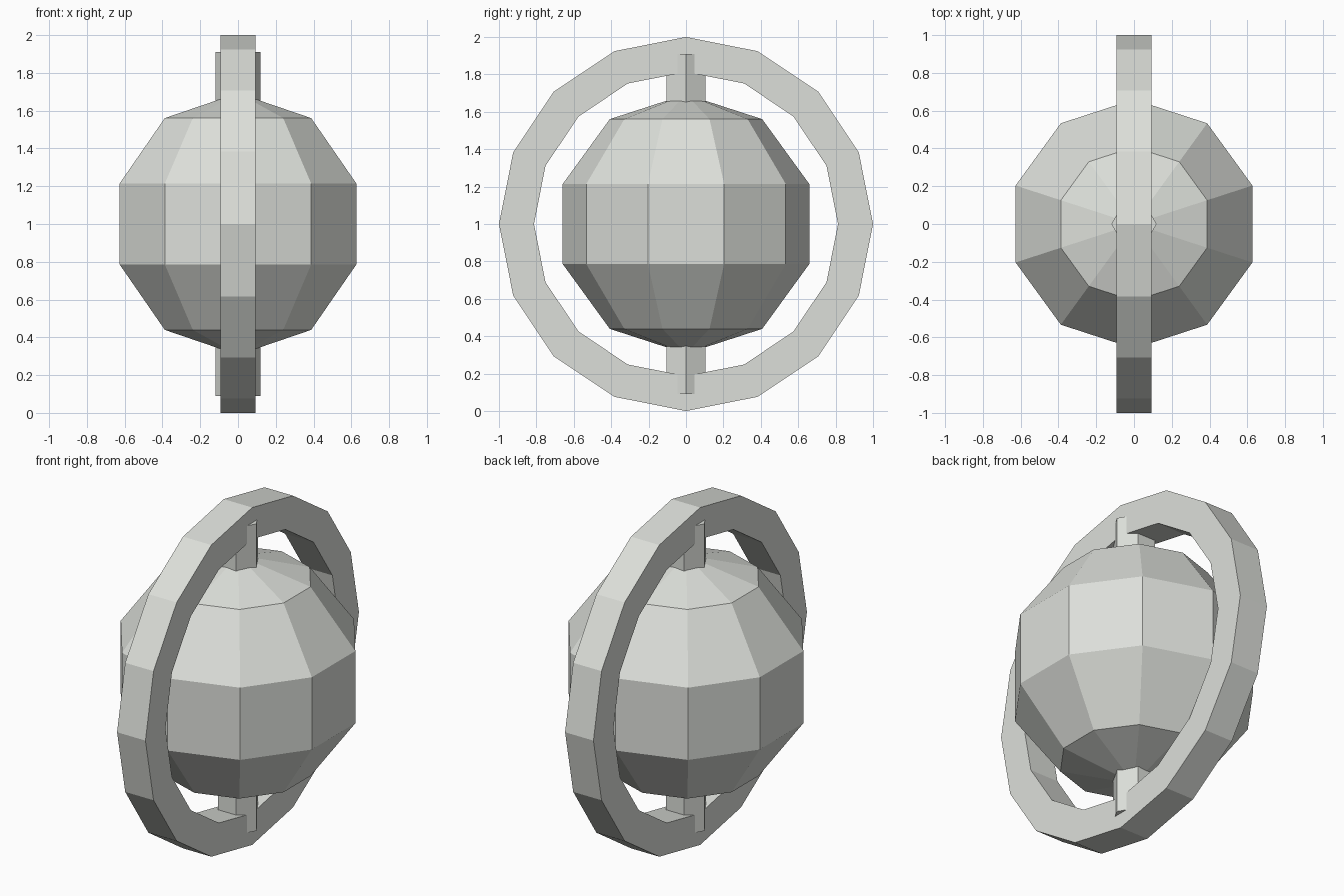
import bpy
import bmesh
import math
from mathutils import Matrix

if "Cube" in bpy.data.objects:
    bpy.data.objects.remove(bpy.data.objects["Cube"])

grey = bpy.data.materials.new("light_grey")
grey.diffuse_color = (0.72, 0.74, 0.70, 1)
grey.use_nodes = True
grey.node_tree.nodes["Principled BSDF"].inputs["Base Color"].default_value = grey.diffuse_color


def finish(name, bm):
    bmesh.ops.recalc_face_normals(bm, faces=bm.faces)
    mesh = bpy.data.meshes.new(name)
    bm.to_mesh(mesh)
    bm.free()
    mesh.materials.append(grey)
    obj = bpy.data.objects.new(name, mesh)
    bpy.context.collection.objects.link(obj)
    obj.location.z = 1.0


# Ten-sided globe
bm = bmesh.new()
bmesh.ops.create_uvsphere(bm, u_segments=10, v_segments=5, radius=0.693)
finish("globe", bm)

# Hexagonal axle through both poles, corners on the x axis
bm = bmesh.new()
for i in range(6):
    a = math.radians(60 * i)
    bm.verts.new((0.12 * math.cos(a), 0.12 * math.sin(a), -0.91))
base = bm.faces.new(bm.verts)
top = bmesh.ops.extrude_face_region(bm, geom=[base], use_keep_orig=True)
for v in top["geom"]:
    if isinstance(v, bmesh.types.BMVert):
        v.co.z = 0.91
finish("axle", bm)

# Sixteen-sided upright ring with a rectangular section, in the YZ plane
bm = bmesh.new()
section = [(1.0, -0.093), (1.0, 0.093), (0.813, 0.093), (0.813, -0.093)]
loops = []
for i in range(16):
    a = math.tau * i / 16
    loops.append([bm.verts.new((x, r * math.cos(a), r * math.sin(a))) for r, x in section])
for i in range(16):
    p, q = loops[i], loops[(i + 1) % 16]
    for j in range(4):
        k = (j + 1) % 4
        bm.faces.new((p[j], p[k], q[k], q[j]))
finish("ring", bm)
